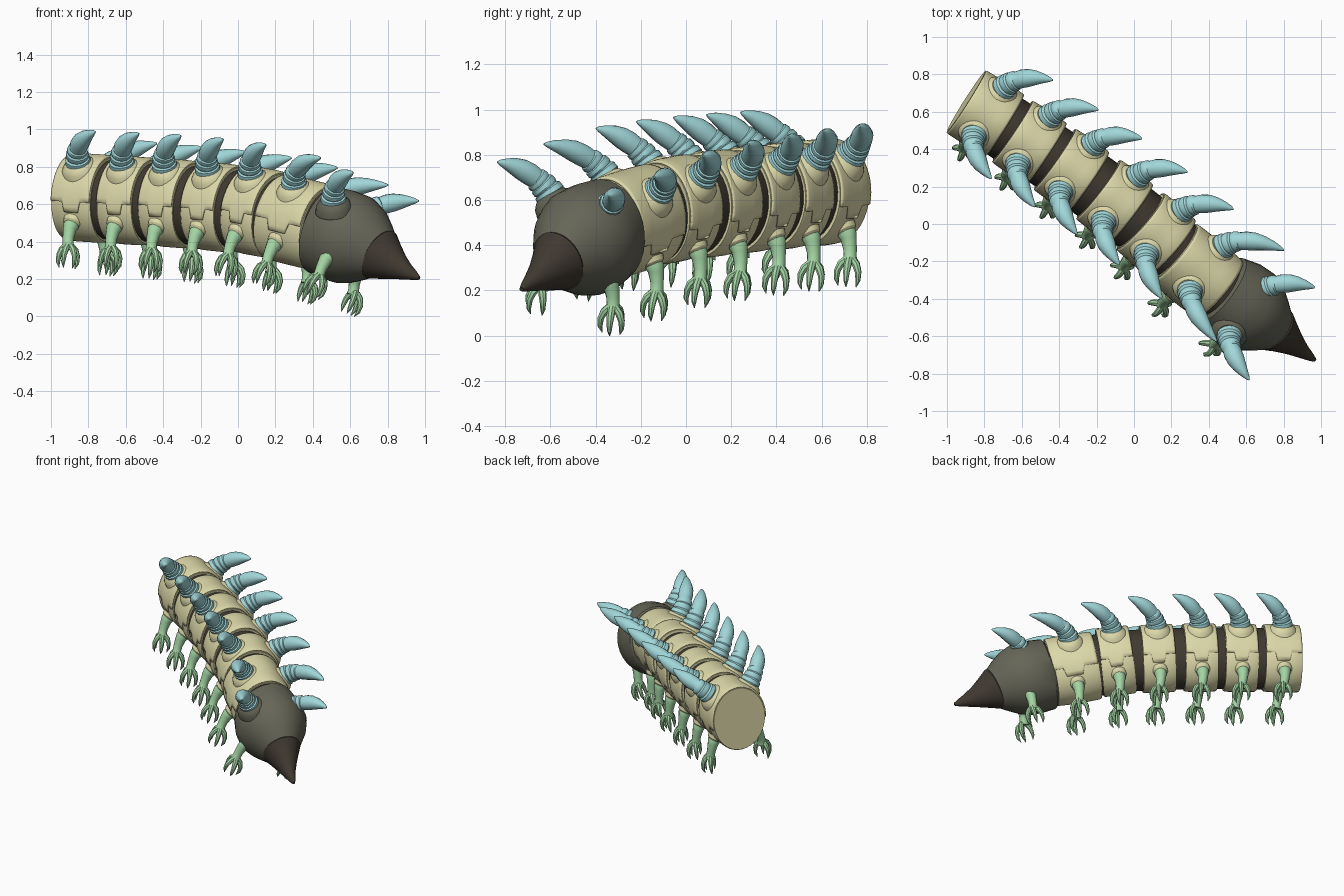
import bpy, bmesh
from math import sin, cos, pi, radians
from mathutils import Vector, Matrix

if "Cube" in bpy.data.objects:
    bpy.data.objects.remove(bpy.data.objects["Cube"])

def material(name, rgb):
    m = bpy.data.materials.new(name)
    m.diffuse_color = (*rgb, 1)
    m.use_nodes = True
    m.node_tree.nodes["Principled BSDF"].inputs["Base Color"].default_value = m.diffuse_color
    return m

TAN = material("tan", (.72, .69, .40))
DARK = material("dark_brown", (.05, .042, .03))
OLIVE = material("olive", (.13, .13, .095))
NOSE = material("nose_brown", (.05, .04, .03))
CYAN = material("cyan", (.36, .68, .70))
GREEN = material("green", (.37, .66, .37))

def finish(bm, name, mat):
    bmesh.ops.recalc_face_normals(bm, faces=bm.faces)
    me = bpy.data.meshes.new(name)
    bm.to_mesh(me)
    bm.free()
    ob = bpy.data.objects.new(name, me)
    me.materials.append(mat)
    bpy.context.collection.objects.link(ob)
    return ob

def sweep(bm, pts, radii, up, n=16, roll=0.0):
    """Closed tube of elliptical rings (half width, half height) along pts."""
    pts = [Vector(p) for p in pts]
    rings = []
    for i, (p, r) in enumerate(zip(pts, radii)):
        a, b = r if isinstance(r, tuple) else (r, r)
        t = (pts[min(i + 1, len(pts) - 1)] - pts[max(i - 1, 0)]).normalized()
        l = up.cross(t).normalized()
        u = t.cross(l)
        l, u = l * cos(roll) - u * sin(roll), u * cos(roll) + l * sin(roll)
        rings.append([bm.verts.new(p + l * a * cos(2 * pi * k / n) + u * b * sin(2 * pi * k / n))
                      for k in range(n)])
    for r0, r1 in zip(rings, rings[1:]):
        for k in range(n):
            j = (k + 1) % n
            bm.faces.new((r0[k], r0[j], r1[j], r1[k]))
    bm.faces.new(rings[0][::-1])
    bm.faces.new(rings[-1])

def bezier(p, t):
    s = 1 - t
    return (Vector(p[0]) * s**3 + Vector(p[1]) * 3 * s * s * t
            + Vector(p[2]) * 3 * s * t * t + Vector(p[3]) * t**3)

def frame(c, f, roll):
    """Local axes: x forward, y left, z up."""
    f = Vector(f).normalized()
    l = Vector((0, 0, 1)).cross(f).normalized()
    u = f.cross(l)
    l, u = l * cos(roll) - u * sin(roll), u * cos(roll) + l * sin(roll)
    return Matrix.Translation(c) @ Matrix((f, l, u)).transposed().to_4x4()

Z = Vector((0, 0, 1))
A, B = .193, .233

def segment(i, M, L):
    """Barrel ring plus an upper armour shell with a notched lower edge."""
    up = M.col[2].to_3d()
    xs = [-.5, -.46, -.2, .2, .46, .5]
    k = [.96, .985, 1, 1, .985, .96]
    bm = bmesh.new()
    sweep(bm, [M @ Vector((x * L, 0, 0)) for x in xs], [(A * s, B * s) for s in k], up, 40)
    finish(bm, f"segment_{i}", TAN)
    bm = bmesh.new()
    xs = [-.49, -.44, -.2, -.14, .2, .26, .44, .49]
    ks = [.985, 1.0, 1.01, 1.01, 1.01, 1.01, 1.0, .985]
    low = [-9, -9, -9, -23, -23, -9, -9, -9]
    n = 30
    grid = []
    for x, s, a0 in zip(xs, ks, low):
        a = [radians(a0 + (180 - 2 * a0) * j / n) for j in range(n + 1)]
        grid.append([bm.verts.new(M @ Vector((x * L, A * s * cos(t), B * s * sin(t)))) for t in a])
    for r0, r1 in zip(grid, grid[1:]):
        for j in range(n):
            bm.faces.new((r0[j], r0[j + 1], r1[j + 1], r1[j]))
    ob = finish(bm, f"upper_shell_{i}", TAN)
    mod = ob.modifiers.new("thickness", 'SOLIDIFY')
    mod.thickness, mod.offset = .01, 0

def horns(i, M, stretch, mat):
    """Pair of ringed, forward-curving horns in raised collars."""
    hb, cb = bmesh.new(), bmesh.new()
    ts = [0, .08, .10, .17, .19, .22, .28, .30, .33, .38, .40, .5, .62, .74, .86, .95, 1]
    rs = [.06, .06, .069, .067, .057, .062, .060, .052, .056, .054, .047,
          .050, .048, .039, .026, .014, .004]
    for s in (1, -1):
        P = [(0, .125 * s, .155), (.0, .21 * s, .25),
             (.08 * stretch, .275 * s, .305), (.195 * stretch, .312 * s, .338)]
        hint = (M.to_3x3() @ Vector((.3, .7 * s, -.65))).normalized()
        sweep(hb, [M @ bezier(P, t) for t in ts], rs, hint, 16)
        c = Vector((0, .12 * s, .145))
        d = Vector((0, .63 * s, .77))
        sweep(cb, [M @ (c + d * h) for h in (-.02, .015, .03, .04, .05)],
              [.103, .096, .086, .078, .065], hint, 24)
    finish(hb, f"horns_{i}", CYAN)
    finish(cb, f"horn_collars_{i}", mat)

def legs(i, M, mat):
    """Pair of short jointed legs, each with four curved claws."""
    lb, cb = bmesh.new(), bmesh.new()
    fwd = M.col[0].to_3d()
    for s in (1, -1):
        P = [Vector(p) for p in ((0, .135 * s, -.13), (.0, .158 * s, -.165), (.0, .166 * s, -.185),
                                 (.005, .18 * s, -.23), (.012, .187 * s, -.262), (.018, .19 * s, -.285))]
        sweep(lb, [M @ p for p in P], [.04, .042, .036, .03, .029, .035], fwd, 12)
        sweep(cb, [M @ p for p in (P[0], P[0].lerp(P[1], .55), P[0].lerp(P[1], .8))],
              [.056, .051, .04], fwd, 16)
        for dx, dy in ((1.05, .4), (.7, -.7), (.2, 1), (-.8, .35)):
            d = Vector((dx, dy * s, 0))
            q = P[-1] + Vector((0, 0, .012))
            C = [q + d * .016, q + d * .04 - Z * .022, q + d * .054 - Z * .052,
                 q + d * .056 - Z * .09, q + d * .046 - Z * .12]
            sweep(lb, [M @ p for p in C], [.017, .018, .015, .011, .002], fwd, 8)
    finish(lb, f"legs_{i}", GREEN)
    finish(cb, f"leg_sockets_{i}", mat)

# centre, roll and length of each body unit, tail to head
units = [((-.795, .59, .63), .10, .245), ((-.56, .435, .615), .12, .22),
         ((-.335, .285, .60), .14, .22), ((-.105, .12, .58), .16, .22),
         ((.115, -.055, .555), .20, .22), ((.33, -.25, .50), .24, .32),
         ((.62, -.465, .43), .25, 0)]
cs = [Vector(u[0]) for u in units]
dirs = [Vector((.855, -.54, -.05))]
dirs += [cs[i + 1] - cs[i - 1] for i in range(1, 6)]
dirs += [Vector((.82, -.57, -.33))]

for i, (c, roll, L) in enumerate(units):
    M = frame(c, dirs[i], roll)
    skin = TAN
    if i < 6:
        segment(i + 1, M, L)
        horns(i + 1, M, 1.3 if i == 5 else 1.0, skin)
    else:
        skin = OLIVE
        H = frame(cs[i] + Vector((-.085, -.025, -.015)), (.78, -.62, -.22), .25)
        horns(i + 1, H, 1.0, skin)
    legs(i + 1, M, skin)

# dark flexible core showing between the segments
bm = bmesh.new()
sweep(bm, cs, [(A * .91, B * .91)] * 7, Z, 32, .16)
finish(bm, "body_core", DARK)

# head capsule
bm = bmesh.new()
sweep(bm, [(.45, -.345, .467), (.463, -.354, .462), (.54, -.41, .435), (.61, -.46, .41),
           (.665, -.50, .38), (.715, -.537, .353), (.755, -.565, .328)],
      [(.185, .22), (.208, .242), (.236, .25), (.238, .248), (.208, .222), (.165, .18), (.125, .142)],
      Z, 32, .25)
finish(bm, "head", OLIVE)

# pointed snout
bm = bmesh.new()
sweep(bm, [(.735, -.55, .345), (.755, -.565, .33), (.80, -.60, .30), (.85, -.64, .268),
           (.90, -.68, .24), (.945, -.712, .217), (.968, -.728, .205)],
      [(.12, .135), (.129, .146), (.098, .112), (.067, .076), (.041, .046), (.022, .024), (.01, .01)],
      Z, 32, .25)
finish(bm, "snout", NOSE)

# smooth shading with sharp edges kept
for ob in bpy.context.scene.objects:
    ob.select_set(True)
    bpy.context.view_layer.objects.active = ob
bpy.ops.object.shade_smooth_by_angle(angle=radians(32))
